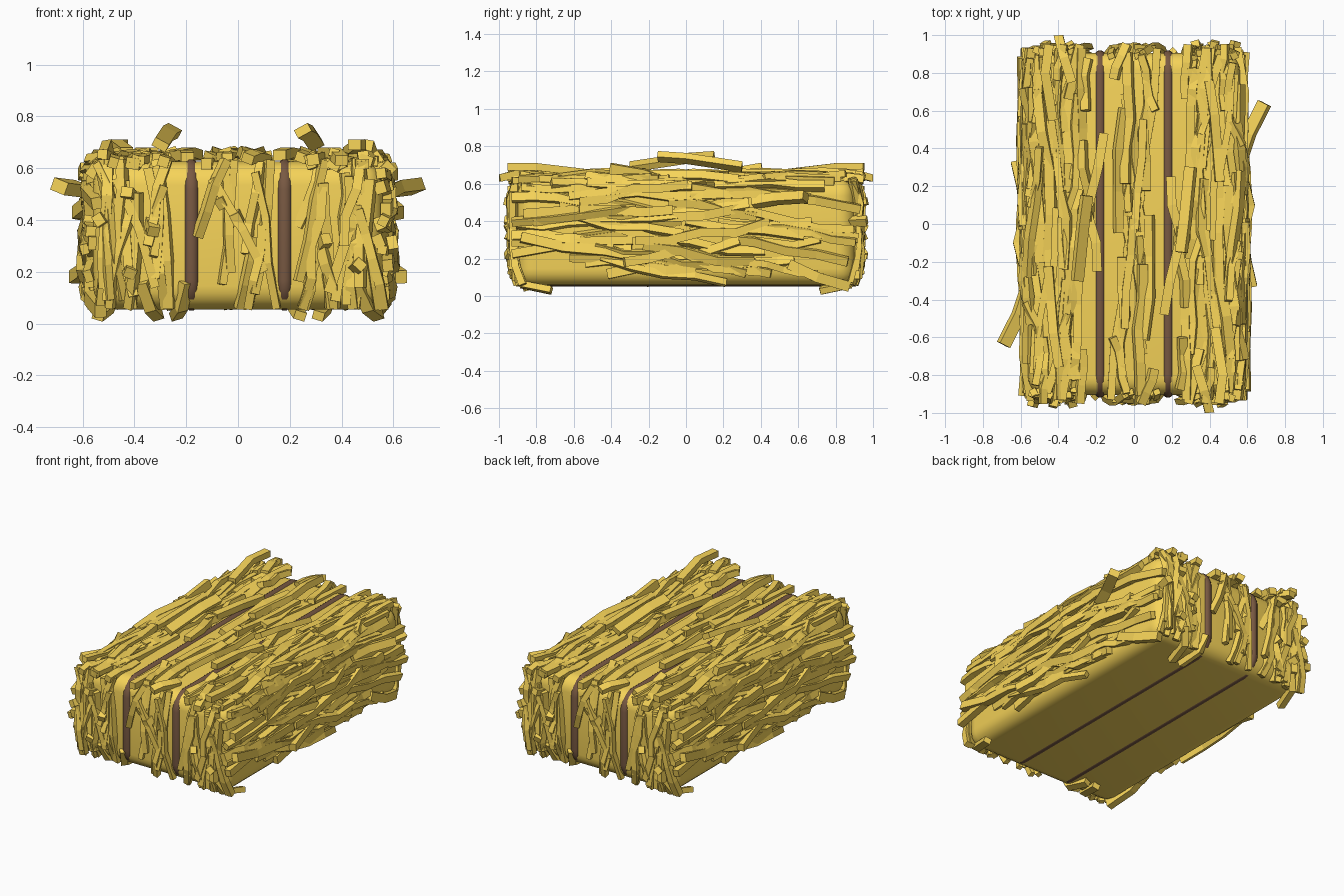
import bpy, bmesh, math, random
from mathutils import Vector

if "Cube" in bpy.data.objects:
    bpy.data.objects.remove(bpy.data.objects["Cube"])

random.seed(5)
U = random.uniform


def material(name, rgb):
    m = bpy.data.materials.new(name)
    m.diffuse_color = (*rgb, 1)
    m.use_nodes = True
    m.node_tree.nodes["Principled BSDF"].inputs["Base Color"].default_value = m.diffuse_color
    return m


STRAW = material("straw", (0.93, 0.66, 0.10))
ROPE = material("twine", (0.19, 0.10, 0.055))


def finish(name, bm, mat):
    bmesh.ops.recalc_face_normals(bm, faces=bm.faces)
    me = bpy.data.meshes.new(name)
    bm.to_mesh(me)
    bm.free()
    ob = bpy.data.objects.new(name, me)
    bpy.context.collection.objects.link(ob)
    me.materials.append(mat)
    return ob


# Rounded bale core
bm = bmesh.new()
bmesh.ops.create_cube(bm, size=1)
for v in bm.verts:
    v.co = Vector((v.co.x * 1.12, v.co.y * 1.81, v.co.z * 0.57 + 0.34))
bmesh.ops.bevel(bm, geom=bm.edges[:], offset=0.09, segments=5, profile=0.5, affect='EDGES')
core = finish("bale_core", bm, STRAW)
for p in core.data.polygons:
    p.use_smooth = True


# Two twine loops around the bale
def twine(name, x):
    cu = bpy.data.curves.new(name, 'CURVE')
    cu.dimensions = '3D'
    cu.bevel_depth = 0.03
    cu.bevel_resolution = 3
    sp = cu.splines.new('POLY')
    hy, lo, hi, r = 0.89, 0.08, 0.605, 0.09
    pts = []
    for cy, cz, a0 in ((hy - r, hi - r, 0), (r - hy, hi - r, 90),
                       (r - hy, lo + r, 180), (hy - r, lo + r, 270)):
        for k in range(6):
            a = math.radians(a0 + 18 * k)
            pts.append((x, cy + r * math.cos(a), cz + r * math.sin(a), 1))
    sp.points.add(len(pts) - 1)
    for p, c in zip(sp.points, pts):
        p.co = c
    sp.use_cyclic_u = True
    sp.use_smooth = True
    ob = bpy.data.objects.new(name, cu)
    bpy.context.collection.objects.link(ob)
    cu.materials.append(ROPE)


twine("twine_left", -0.18)
twine("twine_right", 0.18)


# One bent straw: a rectangular section swept along points, plus its half-turn twin
def straw(bm, pts, normal, w=0.05, t=0.04, roll=0.0):
    pts = [Vector(p) for p in pts]
    n0 = Vector(normal)
    for s in (1, -1):
        rings = []
        for i, p in enumerate(pts):
            d = (pts[min(i + 1, len(pts) - 1)] - pts[max(i - 1, 0)]).normalized()
            side = d.cross(n0).normalized()
            up = side.cross(d).normalized()
            a = side * math.cos(roll) + up * math.sin(roll)
            b = up * math.cos(roll) - side * math.sin(roll)
            ring = []
            for u, v in ((-1, -1), (1, -1), (1, 1), (-1, 1)):
                c = p + a * (u * w / 2) + b * (v * t / 2)
                y = max(-1, min(1, c.y))
                ring.append(bm.verts.new((s * c.x, s * y, max(0, c.z))))
            rings.append(ring)
        bm.faces.new(rings[0])
        bm.faces.new(rings[-1][::-1])
        for r, q in zip(rings, rings[1:]):
            for k in range(4):
                bm.faces.new((r[k], r[(k + 1) % 4], q[(k + 1) % 4], q[k]))


# Zigzag path: list of (along, across, height) steps, kept inside lo..hi
def path(lo, hi, length, across, slope, jig, height):
    start = max(lo, min(hi - length, U(lo - 0.15, hi - length + 0.15)))
    n = random.choice((4, 4, 5))
    return [(start + length * i / (n - 1),
             across + slope * (i / (n - 1) - 0.5) + U(-jig, jig),
             height + U(-0.014, 0.014)) for i in range(n)]


# How far a straw sinks as it follows a rounded edge of the core
def round_off(v, lo, hi, r=0.1):
    e = min(r, max(0, lo + r - v, v - hi + r))
    return r - math.sqrt(r * r - e * e)


# Lanes between the twine loops, so most of the twine stays visible
def lane(i):
    a, b = ((-0.54, -0.25), (-0.12, 0.12), (0.25, 0.54))[(0, 2, 1, 0, 2)[i % 5]]
    return U(a, b)


# Top straws, running lengthwise
bm = bmesh.new()
for i in range(40):
    p = path(-0.93, 0.93, U(0.35, 0.85), lane(i), U(-0.07, 0.07), 0.025, U(0.612, 0.648))
    straw(bm, [(x, y, z) for y, x, z in p], (0, 0, 1), U(0.035, 0.055), U(0.03, 0.045), U(-0.5, 0.5))
for i in range(14):
    L = U(0.18, 0.3)
    p = path(-0.95, -0.6, L, lane(i), U(-0.07, 0.07), 0.01, U(0.62, 0.65))
    straw(bm, [(x, y, z) for y, x, z in p], (0, 0, 1), U(0.035, 0.05), U(0.03, 0.045), U(-0.4, 0.4))
# loose top pieces that stand proud or cross the twine
straw(bm, [(0.25, -0.15, 0.745), (0.27, 0.0, 0.735), (0.30, 0.3, 0.69)], (0, 0, 1), 0.06, 0.035, 0.5)
straw(bm, [(0.40, -1.0, 0.63), (0.37, -0.88, 0.66), (0.33, -0.75, 0.66)], (0, 0, 1))
straw(bm, [(0.45, -0.95, 0.69), (0.47, -0.8, 0.69), (0.43, -0.55, 0.66)], (0, 0, 1))
straw(bm, [(-0.24, 0.1, 0.65), (-0.19, 0.3, 0.66), (-0.16, 0.48, 0.65)], (0, 0, 1))
straw(bm, [(-0.26, 0.1, 0.64), (-0.2, -0.1, 0.65), (-0.195, -0.25, 0.64)], (0, 0, 1))
finish("top_straws", bm, STRAW)

# Side straws, running lengthwise on both long sides
bm = bmesh.new()
for i in range(46):
    z = 0.12 + 0.48 * (i + U(0, 1)) / 46
    p = path(-0.93, 0.93, U(0.35, 0.8), z, U(-0.14, 0.14), 0.02, U(0.562, 0.592))
    straw(bm, [(x - 0.6 * round_off(b, 0.05, 0.65) - 0.4 * round_off(abs(y), -1, 0.95), y, max(0.07, b))
               for y, b, x in p], (1, 0, 0), U(0.035, 0.055), U(0.03, 0.045), U(-0.5, 0.5))
# shoulder straws along the rounded upper edge
for i in range(8):
    p = path(-0.95, 0.95, U(0.3, 0.7), U(0.53, 0.57), U(-0.05, 0.05), 0.015, U(0.59, 0.635))
    straw(bm, [(x, y, z) for y, x, z in p], (0.7, 0, 0.7), 0.05, 0.04, U(-0.5, 0.5))
# loose side pieces
straw(bm, [(0.57, 0.36, 0.50), (0.61, 0.48, 0.52), (0.69, 0.64, 0.53)], (0, 0, 1), 0.065, 0.05, 0.35)
straw(bm, [(0.57, -0.1, 0.42), (0.62, 0.1, 0.43), (0.57, 0.3, 0.47)], (1, 0, 0), 0.05, 0.04)
straw(bm, [(0.58, -0.05, 0.24), (0.60, -0.2, 0.2), (0.63, -0.33, 0.18)], (1, 0, 0), 0.05, 0.045)
straw(bm, [(0.57, 0.55, 0.17), (0.57, 0.7, 0.1), (0.53, 0.87, 0.05)], (1, 0, 0), 0.055, 0.045)
straw(bm, [(0.57, -0.87, 0.44), (0.58, -0.6, 0.46), (0.58, -0.35, 0.36), (0.59, -0.1, 0.28),
           (0.58, 0.15, 0.15), (0.57, 0.4, 0.13)], (1, 0, 0), 0.05, 0.04)
finish("side_straws", bm, STRAW)

# End straws, standing upright on front and back, bending over the rounded edges
bm = bmesh.new()
for i in range(42):
    x = lane(i)
    p = path(0.06, 0.63, U(0.25, 0.55), x, U(-0.1, 0.1), 0.012, U(0.905, 0.935))
    straw(bm, [(b, -y + round_off(z, 0.04, 0.66) + 0.5 * round_off(abs(b), -1, 0.59), z) for z, b, y in p],
          (0, -1, 0), U(0.028, 0.042), U(0.025, 0.04), U(-0.5, 0.5))
# short tips poking out of the ends
for i in range(9):
    x, z = lane(i), U(0.18, 0.58)
    straw(bm, [(x, -0.86, z), (x + U(-0.04, 0.04), -U(0.94, 0.97), z + U(-0.06, 0.06))],
          (0, 0, 1), 0.045, 0.04, U(0, 1.5))
# long crossing straws
straw(bm, [(-0.1, -0.93, 0.56), (0.02, -0.94, 0.36), (0.1, -0.93, 0.2)], (0, -1, 0), 0.035, 0.03)
straw(bm, [(-0.47, -0.92, 0.56), (-0.38, -0.93, 0.36), (-0.32, -0.92, 0.14)], (0, -1, 0), 0.035, 0.03)
straw(bm, [(0.47, -0.92, 0.5), (0.41, -0.93, 0.3), (0.35, -0.92, 0.12)], (0, -1, 0), 0.04, 0.03)
# stray bits hanging under the lower edge
for x, dx in ((-0.34, 0.03), (-0.22, -0.02), (0.5, 0.04)):
    straw(bm, [(x - dx, -0.91, 0.16), (x, -0.87, 0.06), (x + dx, -0.72, 0.03)], (0, 0, 1), 0.045, 0.035, 0.3)
finish("end_straws", bm, STRAW)
